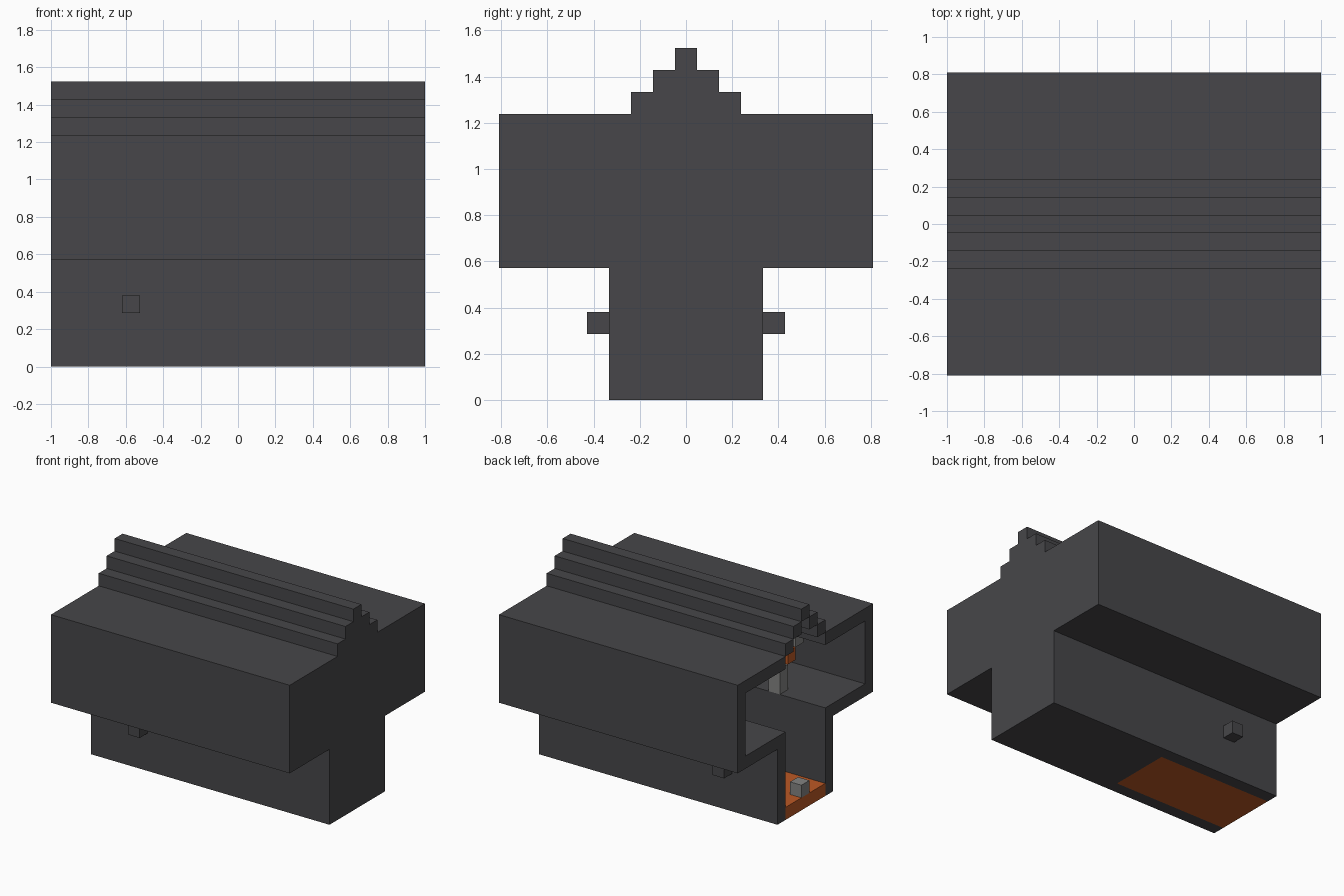
import bpy, bmesh

if "Cube" in bpy.data.objects:
    bpy.data.objects.remove(bpy.data.objects["Cube"], do_unlink=True)

U = 2 / 21      # one block
LENGTH = 21     # blocks along x, open end at -x


def material(name, color):
    m = bpy.data.materials.new(name)
    m.use_nodes = True
    rgba = (*color, 1)
    m.diffuse_color = rgba
    bsdf = m.node_tree.nodes["Principled BSDF"]
    bsdf.inputs["Base Color"].default_value = rgba
    bsdf.inputs["Roughness"].default_value = 0.9
    return m


DARK = material("charcoal", (0.063, 0.062, 0.067))
ORANGE = material("burnt_orange", (0.5, 0.1, 0.018))
GREY = material("light_grey", (0.23, 0.23, 0.225))


def extrude(name, profile, x0, x1, mat):
    """Extrude a (y, z) outline along x; all values in blocks."""
    bm = bmesh.new()
    face = bm.faces.new([bm.verts.new(((x0 - LENGTH / 2) * U, y * U, z * U))
                         for y, z in profile])
    out = bmesh.ops.extrude_face_region(bm, geom=[face])
    moved = [g for g in out["geom"] if isinstance(g, bmesh.types.BMVert)]
    bmesh.ops.translate(bm, verts=moved, vec=((x1 - x0) * U, 0, 0))
    bmesh.ops.recalc_face_normals(bm, faces=bm.faces)
    me = bpy.data.meshes.new(name)
    bm.to_mesh(me)
    bm.free()
    me.materials.append(mat)
    ob = bpy.data.objects.new(name, me)
    bpy.context.collection.objects.link(ob)
    return ob


def box(name, x, y, z, mat):
    (y0, y1), (z0, z1) = y, z
    return extrude(name, [(y0, z0), (y1, z0), (y1, z1), (y0, z1)], *x, mat)


def mirrored(profile):
    return [(-y, z) for y, z in profile]


# Closed end wall: full stepped outline
half = [(3.5, 0), (3.5, 6), (8.5, 6), (8.5, 13), (2.5, 13), (2.5, 14),
        (1.5, 14), (1.5, 15), (0.5, 15), (0.5, 16)]
extrude("end_wall", half + mirrored(half)[::-1], LENGTH - 1, LENGTH, DARK)

# Hollow side shells: lower wall, shelf, upper wall and roof in one section
shell = half[:5] + [(2.5, 12), (7.5, 12), (7.5, 7), (2.5, 7), (2.5, 0)]
extrude("back_shell", shell, 0, LENGTH - 1, DARK)
extrude("front_shell", mirrored(shell), 0, LENGTH - 1, DARK)

# Hollow stepped ridge
run = (0, LENGTH - 1)
box("ridge_cap", run, (-0.5, 0.5), (15, 16), DARK)
for side, s in (("back", 1), ("front", -1)):
    for n, (inner, z) in enumerate(((1.5, 13), (0.5, 14))):
        y = sorted((s * inner, s * (inner + 1)))
        box(f"{side}_ridge_step_{n + 1}", run, y, (z, z + 1), DARK)

# Floor: dark far half, orange hatch with a knob at the open end
box("floor", (10, LENGTH - 1), (-2.5, 2.5), (0, 1), DARK)
box("hatch", (0, 10), (-2.5, 2.5), (0, 1), ORANGE)
box("hatch_knob", (0, 1), (-0.5, 0.5), (1, 2), GREY)

# Side pegs outside, and slanted levers standing on the shelves inside
parts = (("peg", 3.5, 3, 4, DARK), ("lever_post", 2.5, 7, 9, GREY),
         ("lever_arm", 3.5, 9, 10, ORANGE), ("lever_tip", 4.5, 10, 11, GREY))
for side, s in (("back", 1), ("front", -1)):
    for name, inner, z0, z1, mat in parts:
        y = sorted((s * inner, s * (inner + 1)))
        box(f"{side}_{name}", (4, 5), y, (z0, z1), mat)
